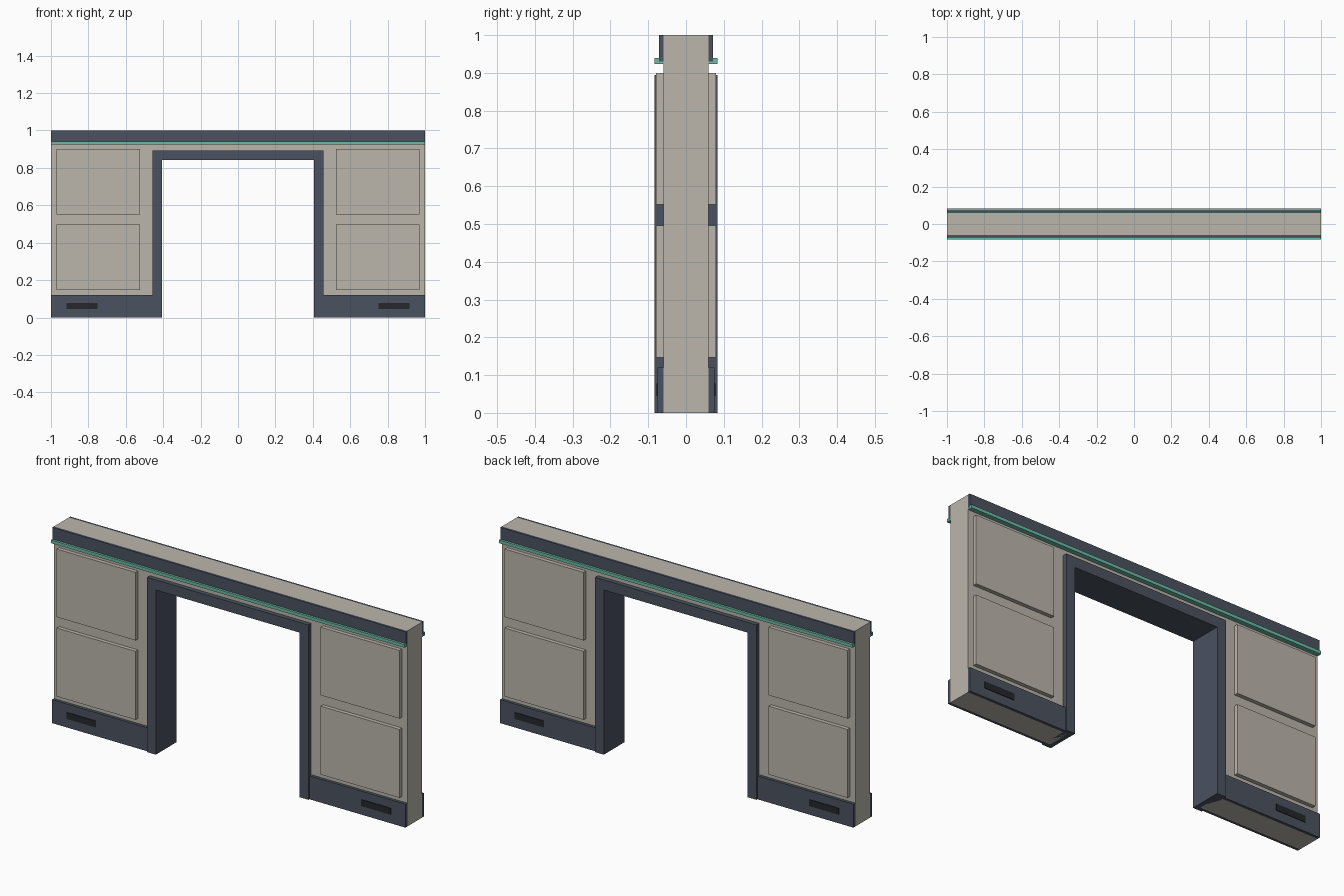
import bpy
import bmesh

if "Cube" in bpy.data.objects:
    bpy.data.objects.remove(bpy.data.objects["Cube"])


def material(name, rgb):
    m = bpy.data.materials.new(name)
    m.diffuse_color = (*rgb, 1)
    m.use_nodes = True
    m.node_tree.nodes["Principled BSDF"].inputs["Base Color"].default_value = m.diffuse_color
    return m


PLASTER = material("warm_grey", (0.50, 0.47, 0.41))
DARK = material("dark_slate", (0.07, 0.085, 0.115))
TEAL = material("teal", (0.15, 0.50, 0.38))
BLACK = material("vent_black", (0.018, 0.02, 0.025))


def finish(name, bm, mat):
    bmesh.ops.recalc_face_normals(bm, faces=bm.faces)
    mesh = bpy.data.meshes.new(name)
    bm.to_mesh(mesh)
    bm.free()
    mesh.materials.append(mat)
    ob = bpy.data.objects.new(name, mesh)
    bpy.context.collection.objects.link(ob)
    return ob


def box(name, x, y, z, mat):
    """Box from (min, max) ranges."""
    bm = bmesh.new()
    bmesh.ops.create_cube(bm, size=1)
    for v in bm.verts:
        for i, (lo, hi) in enumerate((x, y, z)):
            v.co[i] = lo if v.co[i] < 0 else hi
    return finish(name, bm, mat)


def arch(name, outer, inner, top, head, half_depth, mat):
    """Square doorway outline extruded through the wall thickness."""
    pts = [(-outer, 0), (-outer, top), (outer, top), (outer, 0),
           (inner, 0), (inner, head), (-inner, head), (-inner, 0)]
    bm = bmesh.new()
    face = bm.faces.new([bm.verts.new((x, -half_depth, z)) for x, z in pts])
    ext = bmesh.ops.extrude_face_region(bm, geom=[face])
    moved = [g for g in ext["geom"] if isinstance(g, bmesh.types.BMVert)]
    bmesh.ops.translate(bm, verts=moved, vec=(0, 2 * half_depth, 0))
    return finish(name, bm, mat)


def span(sign, lo, hi):
    return tuple(sorted((sign * lo, sign * hi)))


# Wall slab and door frame lining the opening
arch("wall", 1.0, 0.43, 1.0, 0.87, 0.06, PLASTER)
arch("door_frame", 0.456, 0.407, 0.894, 0.842, 0.083, DARK)

for sy, face in ((-1, "front"), (1, "back")):
    # Top cap and accent strip
    box(f"top_cap_{face}", (-1, 1), span(sy, 0.06, 0.072), (0.93, 1.0), DARK)
    box(f"accent_strip_{face}", (-1, 1), span(sy, 0.06, 0.084), (0.924, 0.94), TEAL)
    for sx, side in ((-1, "left"), (1, "right")):
        tag = f"{face}_{side}"
        # Skirting with a vent slot
        box(f"skirting_{tag}", span(sx, 0.45, 1.0), span(sy, 0.06, 0.075), (0, 0.12), DARK)
        box(f"vent_{tag}", span(sx, 0.75, 0.917), span(sy, 0.07, 0.078), (0.045, 0.078), BLACK)
        # Raised wall panels
        for level, z in (("lower", (0.146, 0.496)), ("upper", (0.552, 0.90))):
            box(f"panel_{level}_{tag}", span(sx, 0.524, 0.97), span(sy, 0.06, 0.08), z, PLASTER)
